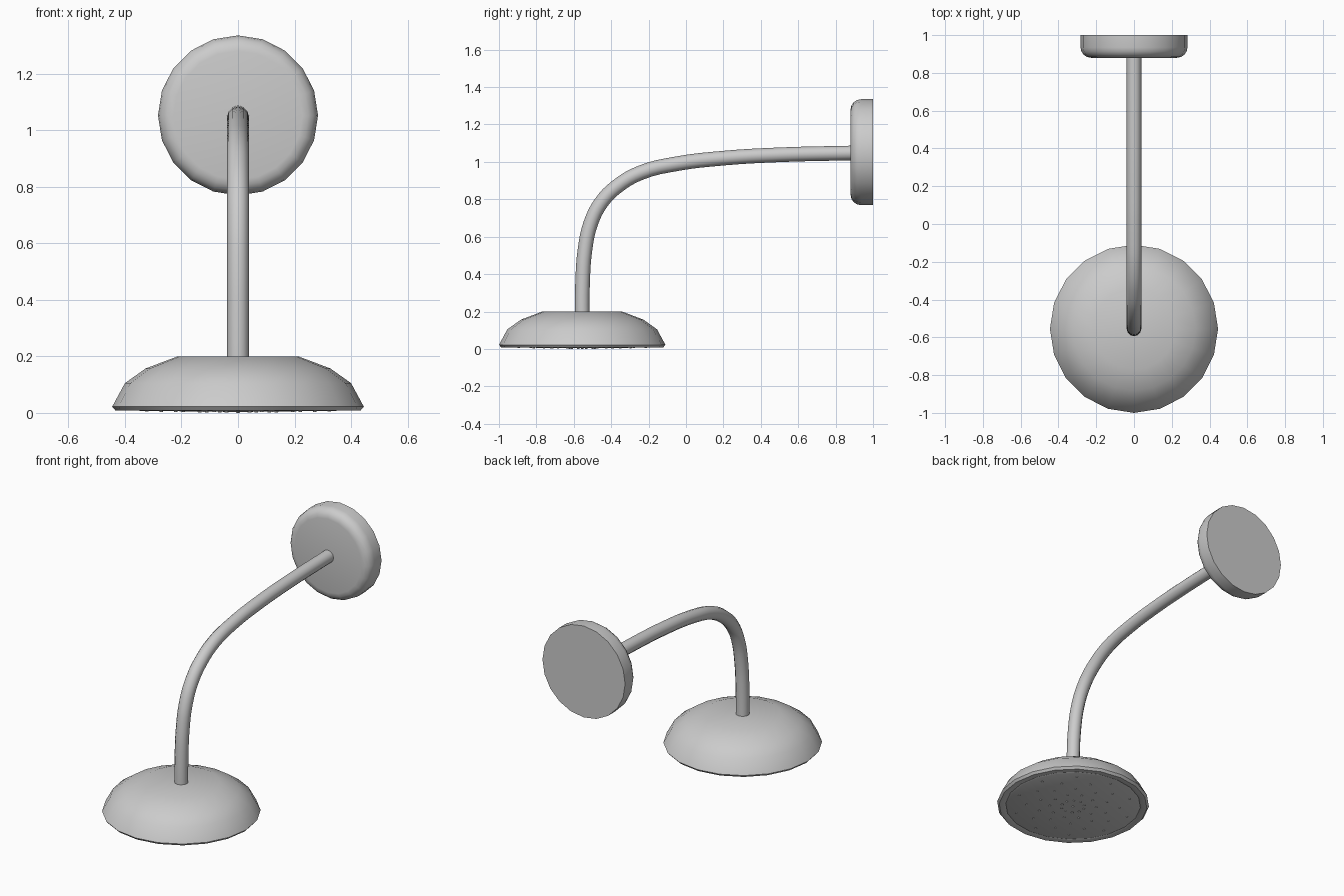
import bpy, bmesh, math
from mathutils import Matrix, Vector

if "Cube" in bpy.data.objects:
    bpy.data.objects.remove(bpy.data.objects["Cube"])

SIDES = 20
HEAD_Y = -0.555
WALL_Z = 1.052


def finish(name, bm, angle=40):
    bmesh.ops.recalc_face_normals(bm, faces=bm.faces[:])
    mesh = bpy.data.meshes.new(name)
    bm.to_mesh(mesh)
    bm.free()
    ob = bpy.data.objects.new(name, mesh)
    bpy.context.collection.objects.link(ob)
    smooth(ob, angle)
    return ob


def smooth(ob, angle):
    bpy.ops.object.select_all(action='DESELECT')
    ob.select_set(True)
    bpy.context.view_layer.objects.active = ob
    bpy.ops.object.shade_smooth_by_angle(angle=math.radians(angle))


def lathe(name, profile, matrix, angle=40):
    """Revolve (radius, height) points about z, cap both ends, then place."""
    bm = bmesh.new()
    rings = [[bm.verts.new((r * math.cos(math.tau * i / SIDES),
                            r * math.sin(math.tau * i / SIDES), h))
              for i in range(SIDES)] for r, h in profile]
    for a, b in zip(rings, rings[1:]):
        for i in range(SIDES):
            j = (i + 1) % SIDES
            bm.faces.new((a[i], a[j], b[j], b[i]))
    bm.faces.new(rings[0])
    bm.faces.new(rings[-1])
    bm.transform(matrix)
    return finish(name, bm, angle)


# Shower head: shallow dome with a chamfered rim and slightly bulged spray face
head_profile = [(0.05, 0.004), (0.385, 0.008), (0.395, 0.012), (0.405, 0.008),
                (0.433, 0.008), (0.445, 0.022), (0.400, 0.105),
                (0.327, 0.157), (0.216, 0.199)]
lathe("shower_head", head_profile, Matrix.Translation((0, HEAD_Y, 0)))

# Wall flange: disc with a rounded front edge, facing -y
flange_profile = [(0.283, 0.0), (0.283, 0.065)]
flange_profile += [(0.228 + 0.055 * math.cos(t), 0.065 + 0.055 * math.sin(t))
                   for t in (math.pi / 8 * k for k in range(1, 5))]
lathe("wall_flange", flange_profile,
      Matrix.Translation((0, 1.0, WALL_Z)) @ Matrix.Rotation(math.pi / 2, 4, 'X'))

# Curved supply pipe
path = [(-0.555, 0.12), (-0.553, 0.35), (-0.540, 0.53), (-0.510, 0.67),
        (-0.455, 0.78), (-0.370, 0.868), (-0.240, 0.943), (-0.050, 0.990),
        (0.200, 1.020), (0.500, 1.038), (0.900, 1.048)]
curve = bpy.data.curves.new("pipe", 'CURVE')
curve.dimensions = '3D'
curve.bevel_depth = 0.039
curve.bevel_resolution = 4
curve.resolution_u = 4
curve.use_fill_caps = True
spline = curve.splines.new('BEZIER')
spline.bezier_points.add(len(path) - 1)
for p, (y, z) in zip(spline.bezier_points, path):
    p.co = (0, y, z)
    p.handle_left_type = p.handle_right_type = 'AUTO'
pipe = bpy.data.objects.new("pipe", curve)
bpy.context.collection.objects.link(pipe)
bpy.ops.object.select_all(action='DESELECT')
pipe.select_set(True)
bpy.context.view_layer.objects.active = pipe
bpy.ops.object.convert(target='MESH')
smooth(bpy.context.view_layer.objects.active, 40)

# Spray nozzles: small studs in staggered rings under the head
bm = bmesh.new()
spots = [Vector((0, HEAD_Y, 0))]
for ring in range(1, 6):
    for i in range(10):
        a = math.tau * (i + 0.5 * (ring % 2)) / 10
        r = 0.068 * ring
        spots.append(Vector((r * math.cos(a), HEAD_Y + r * math.sin(a), 0)))
for s in spots:
    bottom = 0.005 * (s - spots[0]).length / 0.385
    bmesh.ops.create_cone(bm, cap_ends=True, segments=8, radius1=0.006,
                          radius2=0.008, depth=0.01,
                          matrix=Matrix.Translation(s + Vector((0, 0, bottom + 0.005))))
finish("spray_nozzles", bm)
